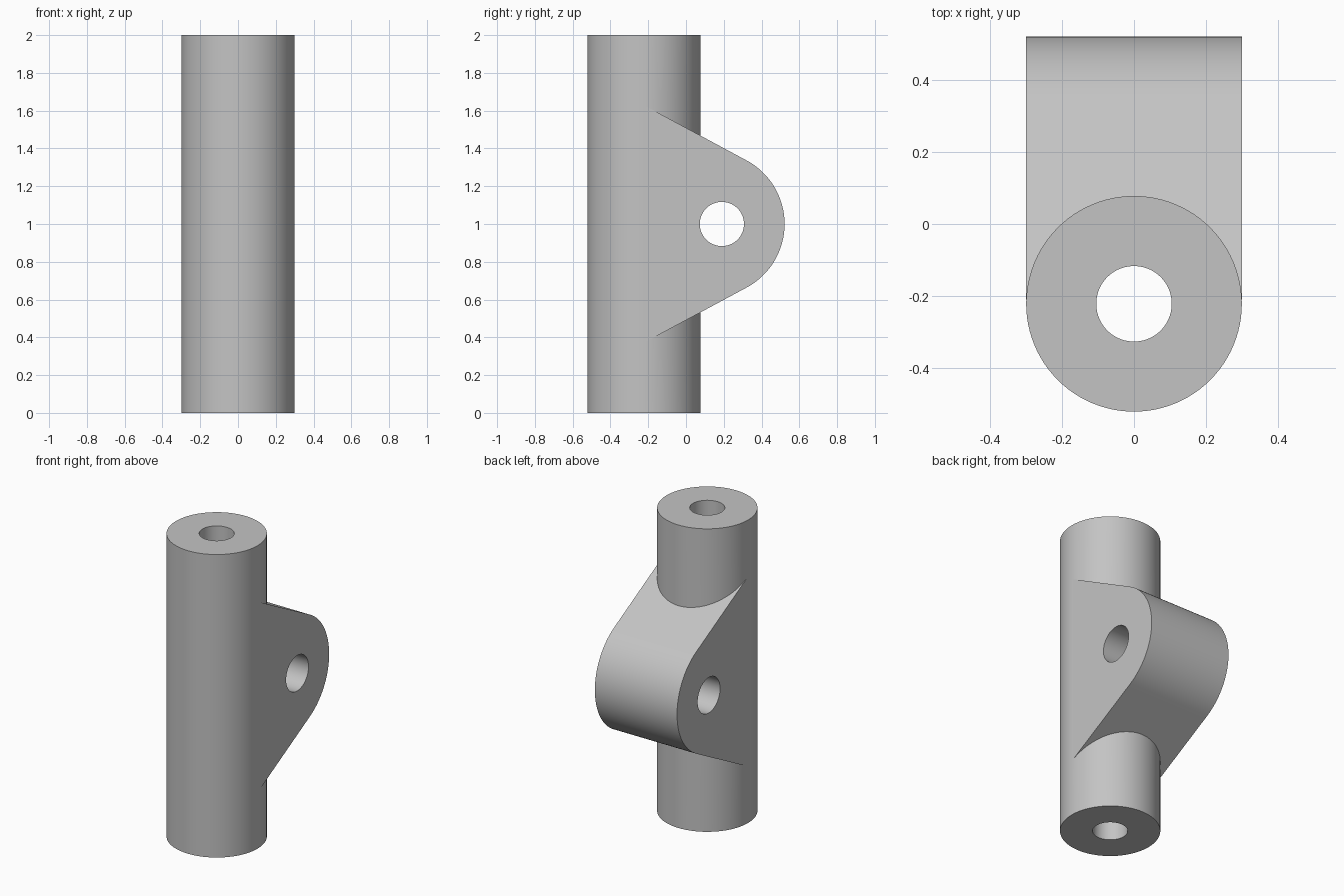
import bpy, bmesh, math
from mathutils import Matrix

cube = bpy.data.objects.get("Cube")
if cube:
    bpy.data.objects.remove(cube, do_unlink=True)

TUBE_Y = -0.222      # tube axis
HALF_W = 0.3         # tube radius and lug half width
LUG_Y, LUG_R = 0.14, 0.382   # rounded end of the lug
SLOPE = math.radians(28.3)   # slant of the lug's upper and lower faces

grey = bpy.data.materials.new("plain grey")
grey.use_nodes = True
colour = (0.55, 0.55, 0.55, 1)
grey.diffuse_color = colour
grey.node_tree.nodes["Principled BSDF"].inputs["Base Color"].default_value = colour


def make_object(name, bm):
    bmesh.ops.recalc_face_normals(bm, faces=bm.faces)
    mesh = bpy.data.meshes.new(name)
    bm.to_mesh(mesh)
    bm.free()
    mesh.materials.append(grey)
    obj = bpy.data.objects.new(name, mesh)
    bpy.context.collection.objects.link(obj)
    return obj


def cylinder(name, radius, depth, centre, axis="Z"):
    bm = bmesh.new()
    turn = Matrix.Rotation(math.pi / 2, 4, "Y") if axis == "X" else Matrix()
    bmesh.ops.create_cone(bm, cap_ends=True, segments=96, radius1=radius,
                          radius2=radius, depth=depth,
                          matrix=Matrix.Translation(centre) @ turn)
    return make_object(name, bm)


def combine(target, other, operation):
    mod = target.modifiers.new(operation.title(), "BOOLEAN")
    mod.operation = operation
    mod.solver = "EXACT"
    mod.object = other
    bpy.ops.object.select_all(action="DESELECT")
    bpy.context.view_layer.objects.active = target
    target.select_set(True)
    bpy.ops.object.modifier_apply(modifier=mod.name)
    bpy.data.objects.remove(other, do_unlink=True)


# Upright tube
body = cylinder("tube_with_lug", HALF_W, 2, (0, TUBE_Y, 1))

# Lug: tangent slants running into a rounded end, extruded across x
back_y = TUBE_Y + 0.012
sweep = math.pi / 2 - SLOPE
arc = [(LUG_Y + LUG_R * math.cos(a), LUG_R * math.sin(a))
       for a in (sweep * (1 - i / 20) for i in range(41))]
back_h = arc[0][1] + (arc[0][0] - back_y) * math.tan(SLOPE)
profile = [(back_y, back_h)] + arc + [(back_y, -back_h)]
bm = bmesh.new()
face = bm.faces.new([bm.verts.new((-HALF_W, y, 1 + z)) for y, z in profile])
side = bmesh.ops.extrude_face_region(bm, geom=[face])
bmesh.ops.translate(bm, vec=(2 * HALF_W, 0, 0),
                    verts=[g for g in side["geom"] if isinstance(g, bmesh.types.BMVert)])
lug = make_object("lug", bm)
combine(body, lug, "UNION")

# Upright bore and cross hole
combine(body, cylinder("bore", 0.105, 3, (0, TUBE_Y, 1)), "DIFFERENCE")
combine(body, cylinder("cross_hole", 0.117, 1, (0, 0.19, 1), "X"), "DIFFERENCE")

bpy.ops.object.shade_smooth_by_angle(angle=math.radians(20))
